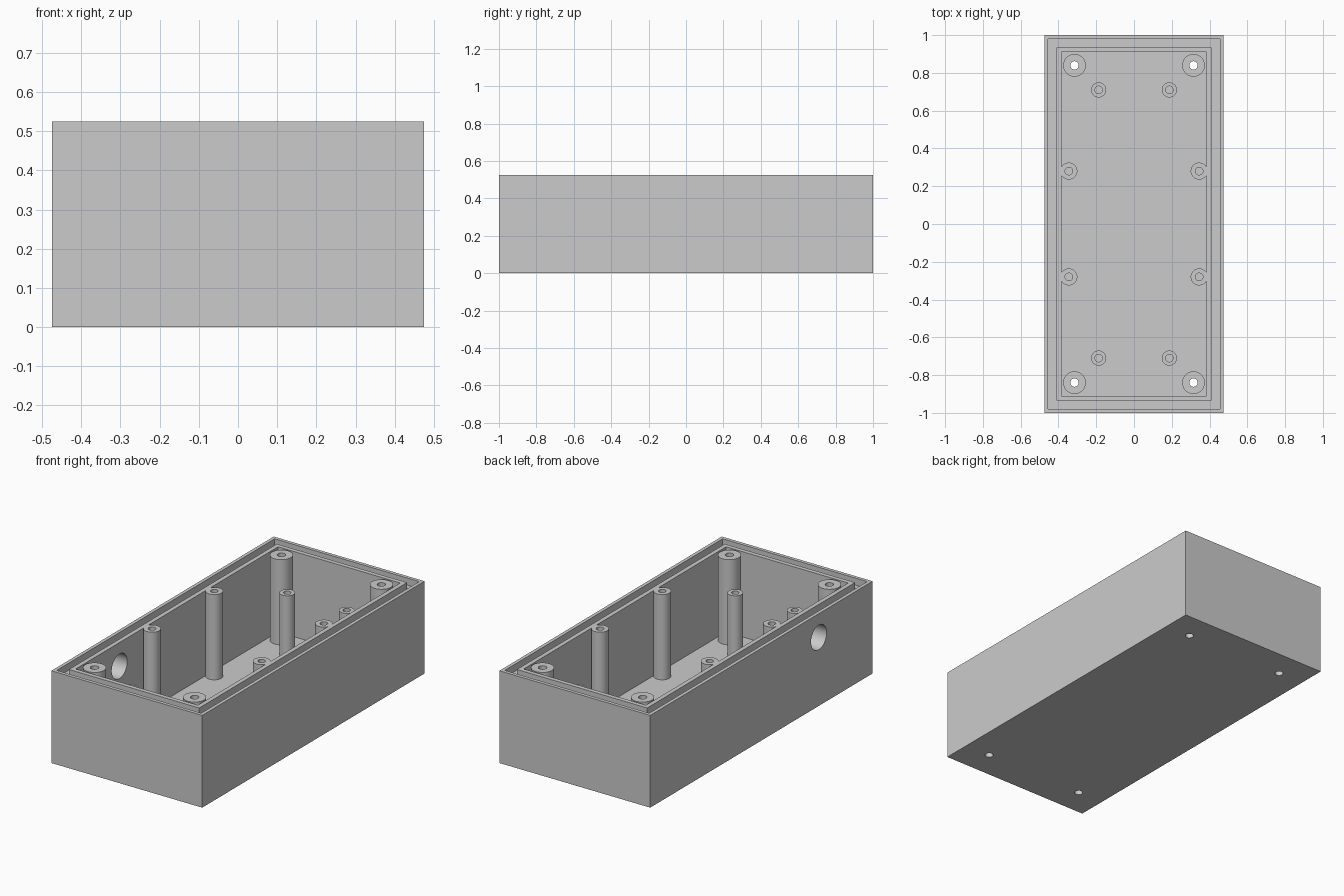
import bpy, bmesh, math
from mathutils import Matrix

if "Cube" in bpy.data.objects:
    bpy.data.objects.remove(bpy.data.objects["Cube"])

HEIGHT, FLOOR, GROOVE = 0.525, 0.04, 0.485

grey = bpy.data.materials.new("plain_grey")
grey.use_nodes = True
grey.diffuse_color = (0.6, 0.6, 0.6, 1)
grey.node_tree.nodes["Principled BSDF"].inputs["Base Color"].default_value = (0.6, 0.6, 0.6, 1)


def make_object(name, bm):
    bmesh.ops.recalc_face_normals(bm, faces=bm.faces)
    mesh = bpy.data.meshes.new(name)
    bm.to_mesh(mesh)
    bm.free()
    mesh.materials.append(grey)
    obj = bpy.data.objects.new(name, mesh)
    bpy.context.collection.objects.link(obj)
    return obj


def activate(obj):
    bpy.ops.object.select_all(action="DESELECT")
    obj.select_set(True)
    bpy.context.view_layer.objects.active = obj


def smooth(obj):
    activate(obj)
    bpy.ops.object.shade_smooth_by_angle(angle=math.radians(30))


def bridge(bm, a, b):
    n = len(a)
    for i in range(n):
        bm.faces.new((a[i], a[(i + 1) % n], b[(i + 1) % n], b[i]))


def tray(name, inset_profile):
    """Loft nested rectangles, each given by its inset and height."""
    bm = bmesh.new()
    rings = []
    for inset, z in inset_profile:
        hx, hy = 0.475 - inset, 1 - inset
        rings.append([bm.verts.new((sx * hx, sy * hy, z))
                      for sx, sy in ((-1, -1), (1, -1), (1, 1), (-1, 1))])
    for a, b in zip(rings, rings[1:]):
        bridge(bm, a, b)
    bm.faces.new(rings[0])
    bm.faces.new(rings[-1])
    return make_object(name, bm)


def tube(name, x, y, outer, bore, top, sides=48):
    """Upright hollow post standing on the floor."""
    bm = bmesh.new()
    rings = []
    for r, z in ((outer, FLOOR), (outer, top), (bore, top), (bore, FLOOR)):
        rings.append([bm.verts.new((x + r * math.cos(t), y + r * math.sin(t), z))
                      for t in (math.tau * i / sides for i in range(sides))])
    for a, b in zip(rings, rings[1:] + rings[:1]):
        bridge(bm, a, b)
    smooth(make_object(name, bm))


def drill(target, radius, depth, matrix):
    """Cut a round hole along the local z axis of the matrix."""
    bm = bmesh.new()
    bmesh.ops.create_cone(bm, cap_ends=True, segments=48, radius1=radius,
                          radius2=radius, depth=depth, matrix=matrix)
    cutter = make_object("hole_cutter", bm)
    cutter.hide_render = True
    mod = target.modifiers.new("hole", "BOOLEAN")
    mod.operation, mod.solver, mod.object = "DIFFERENCE", "EXACT", cutter
    activate(target)
    bpy.ops.object.modifier_apply(modifier=mod.name)
    bpy.data.objects.remove(cutter)


# Open box with a seal groove around its rim
box = tray("enclosure_box", [(0, 0), (0, HEIGHT), (0.02, HEIGHT), (0.02, GROOVE),
                             (0.065, GROOVE), (0.065, HEIGHT), (0.09, HEIGHT), (0.09, FLOOR)])

# Round cable opening in the right wall
drill(box, 0.07, 0.2, Matrix.Translation((-0.43, -0.516, 0.39)) @ Matrix.Rotation(math.pi / 2, 4, "Y"))

# Posts, mirrored into all four quarters
for sx, side in ((-1, "right"), (1, "left")):
    for sy, end in ((-1, "front"), (1, "back")):
        where = f"{end}_{side}"
        tube(f"corner_post_{where}", sx * 0.315, sy * 0.84, 0.06, 0.022, HEIGHT)
        tube(f"wall_post_{where}", sx * 0.345, sy * 0.28, 0.045, 0.02, HEIGHT)
        tube(f"board_standoff_{where}", sx * 0.187, sy * 0.71, 0.04, 0.02, 0.394)
        # Corner screw holes pass through the floor
        drill(box, 0.022, 0.2, Matrix.Translation((sx * 0.315, sy * 0.84, 0)))

smooth(box)
